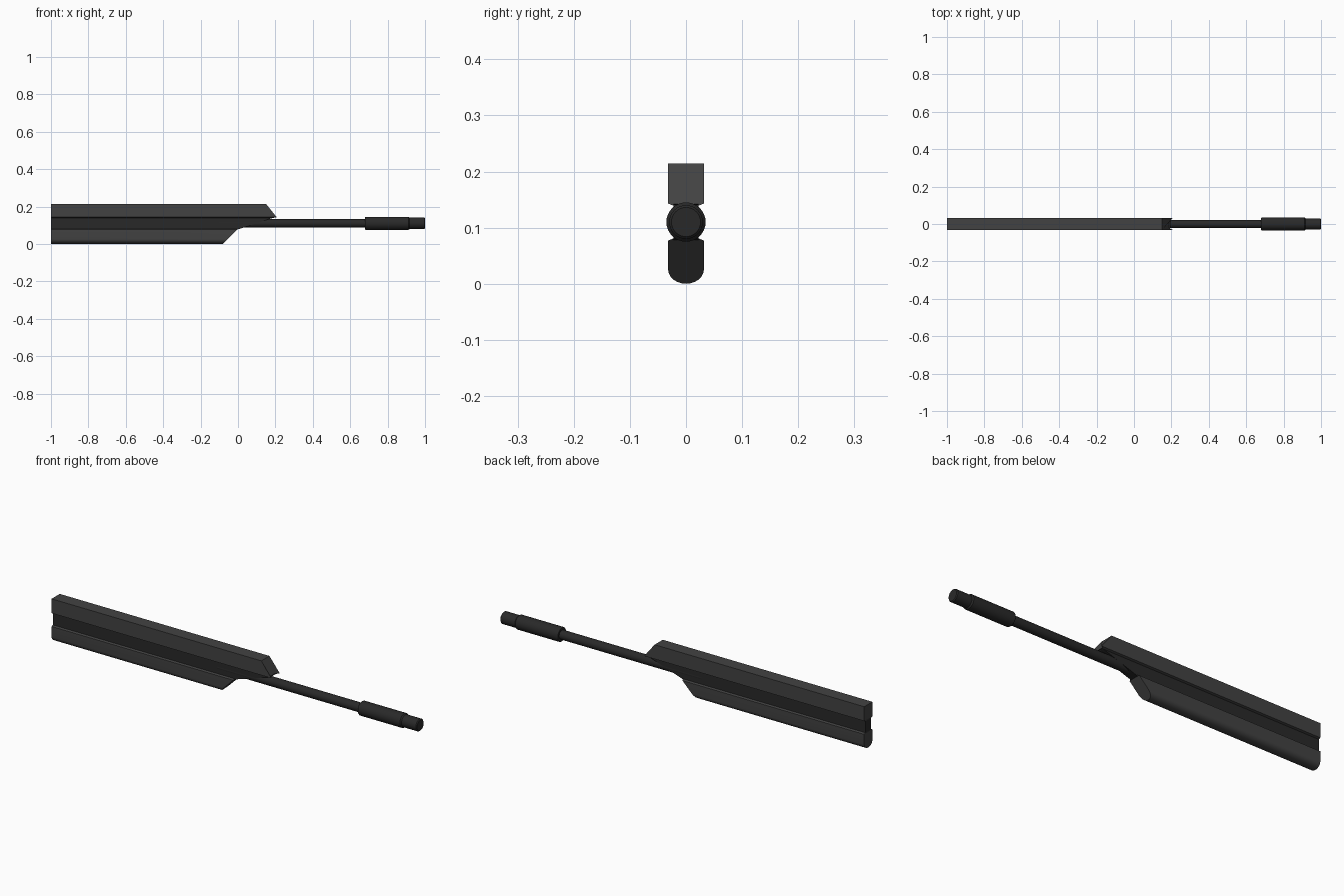
import bpy, bmesh, math
from mathutils import Vector

if "Cube" in bpy.data.objects:
    bpy.data.objects.remove(bpy.data.objects["Cube"])

AXIS_Z = 0.11


def material(name, value):
    m = bpy.data.materials.new(name)
    m.diffuse_color = (value, value, value, 1)
    m.use_nodes = True
    m.node_tree.nodes["Principled BSDF"].inputs["Base Color"].default_value = m.diffuse_color
    return m


SHELL = material("dark_grey", 0.055)
METAL = material("black_metal", 0.022)


def finish(name, bm, mat):
    bmesh.ops.recalc_face_normals(bm, faces=bm.faces)
    me = bpy.data.meshes.new(name)
    bm.to_mesh(me)
    bm.free()
    ob = bpy.data.objects.new(name, me)
    bpy.context.collection.objects.link(ob)
    me.materials.append(mat)
    bpy.ops.object.select_all(action='DESELECT')
    ob.select_set(True)
    bpy.context.view_layer.objects.active = ob
    bpy.ops.object.shade_smooth_by_angle(angle=math.radians(30))
    return ob


def extrude_x(name, half, end_x, mat):
    """Mirror a half (y, z) outline and run it along x to a sloped end."""
    outline = half + [(-y, z) for y, z in reversed(half) if y > 0]
    bm = bmesh.new()
    back = [bm.verts.new((-1, y, z)) for y, z in outline]
    front = [bm.verts.new((end_x(z), y, z)) for y, z in outline]
    n = len(outline)
    bm.faces.new(back)
    bm.faces.new(front)
    for i in range(n):
        j = (i + 1) % n
        bm.faces.new((back[i], back[j], front[j], front[i]))
    return finish(name, bm, mat)


def lathe_x(name, profile, mat, sides=32):
    """Spin an (x, radius) profile around the barrel axis."""
    bm = bmesh.new()
    verts = [bm.verts.new((x, 0, AXIS_Z + r)) for x, r in profile]
    edges = [bm.edges.new(p) for p in zip(verts, verts[1:])]
    bmesh.ops.spin(bm, geom=verts + edges, cent=Vector((0, 0, AXIS_Z)),
                   axis=(1, 0, 0), angle=math.tau, steps=sides)
    bmesh.ops.remove_doubles(bm, verts=bm.verts, dist=1e-5)
    return finish(name, bm, mat)


def slope(z0, x0, z1, x1):
    return lambda z: x0 + (z - z0) * (x1 - x0) / (z1 - z0)


# Upper cover: square top, bevelled lower edges, nose raked forward
nose = slope(0.214, 0.15, 0.145, 0.205)
extrude_x("upper_cover",
          [(0.032, 0.214), (0.032, 0.143), (0.022, 0.139)],
          lambda z: nose(z) if z > 0.141 else 0.19, SHELL)

# Lower handguard: rounded underside, nose cut back below
arc = [(0.032 * math.cos(a), 0.026 - 0.026 * math.sin(a))
       for a in (math.radians(90 * i / 6) for i in range(6))]
extrude_x("lower_handguard",
          [(0.022, 0.081), (0.032, 0.077)] + arc + [(0, 0)],
          slope(0.0, -0.08, 0.08, 0.0), SHELL)

# Recessed core between the two shells
extrude_x("inner_core", [(0.022, 0.142), (0.022, 0.078)],
          slope(0.078, 0.0, 0.142, 0.195), METAL)

# Barrel and stepped muzzle
lathe_x("barrel", [(-0.1, 0), (-0.1, 0.0225), (0.69, 0.0225), (0.69, 0)], METAL)
lathe_x("muzzle_sleeve",
        [(0.68, 0), (0.68, 0.033), (0.683, 0.035), (0.912, 0.035),
         (0.918, 0.030), (0.918, 0)], METAL)
lathe_x("muzzle_tip",
        [(0.91, 0), (0.91, 0.030), (0.996, 0.030), (1.0, 0.026), (1.0, 0)], METAL)
